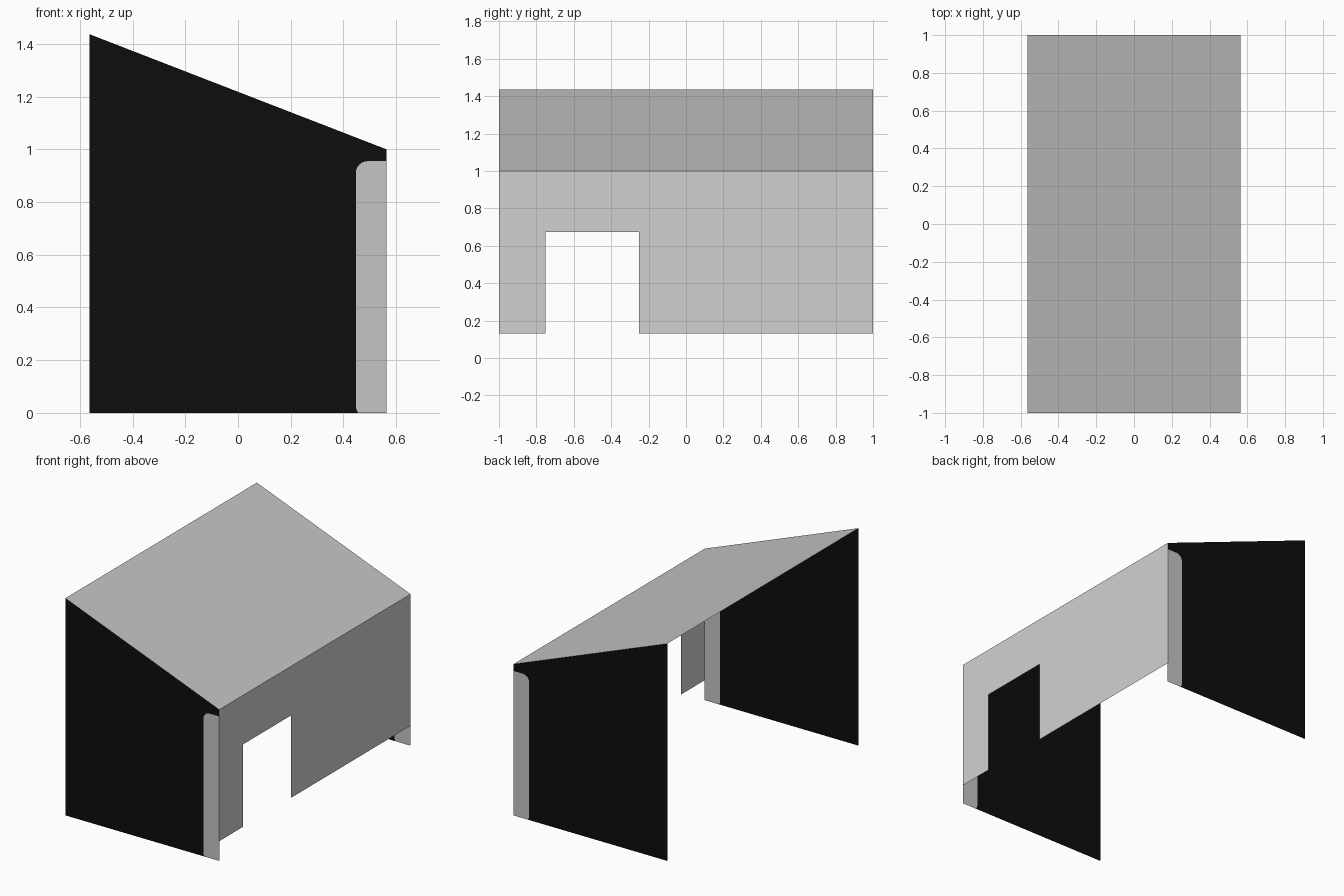
import bpy, math

if "Cube" in bpy.data.objects:
    bpy.data.objects.remove(bpy.data.objects["Cube"])

HX, HY = 0.5625, 1.0          # half width, half length
Z_HIGH, Z_LOW = 1.436, 1.0    # roof heights at open side and wall side


def material(name, v):
    m = bpy.data.materials.new(name)
    m.diffuse_color = (v, v, v, 1)
    m.use_nodes = True
    m.node_tree.nodes["Principled BSDF"].inputs["Base Color"].default_value = m.diffuse_color
    return m


black = material("black panel", 0.004)
trim_grey = material("trim grey", 0.56)
wall_grey = material("light wall grey", 0.64)
roof_grey = material("roof grey", 0.56)


def sheet(name, faces, mats):
    """faces: list of (points, material index)"""
    verts, polys = [], []
    for pts, _ in faces:
        polys.append(list(range(len(verts), len(verts) + len(pts))))
        verts += pts
    me = bpy.data.meshes.new(name)
    me.from_pydata(verts, [], polys)
    for m in mats:
        me.materials.append(m)
    for p, (_, i) in zip(me.polygons, faces):
        p.material_index = i
    ob = bpy.data.objects.new(name, me)
    bpy.context.collection.objects.link(ob)
    return ob


# Edge between black panel and grey trim: rounded at the top and bottom corners
def arc(cx, cz, r, a0, a1, n=6):
    return [(cx + r * math.cos(math.radians(a0 + (a1 - a0) * i / n)),
             cz + r * math.sin(math.radians(a0 + (a1 - a0) * i / n))) for i in range(n + 1)]


seam = [(0.455, 0.0), (0.447, 0.02)] + arc(0.492, 0.91, 0.045, 180, 90) + [(HX, 0.955)]
trim = [(HX, 0.0)] + seam[::-1]
panel = [(-HX, 0.0)] + seam + [(HX, Z_LOW), (-HX, Z_HIGH)]

# End walls: an outer and an inner skin, both with the trim strip
for name, y, s in (("front_end_wall", -HY, 1), ("back_end_wall", HY, -1)):
    faces = []
    for yy, facing_front in ((y, s > 0), (y + s * 0.004, s < 0)):
        for outline, mi, ccw in ((panel, 0, True), (trim, 1, False)):
            pts = [(x, yy, z) for x, z in outline]
            # trim outline: reversed seam runs clockwise or not, so check its signed area
            area = sum(a[0] * b[1] - b[0] * a[1]
                       for a, b in zip(outline, outline[1:] + outline[:1]))
            if (area > 0) != facing_front:
                pts.reverse()
            faces.append((pts, mi))
    sheet(name, faces, [black, trim_grey])

# Sloping roof, facing up
sheet("roof", [([(-HX, -HY, Z_HIGH), (HX, -HY, Z_LOW),
                 (HX, HY, Z_LOW), (-HX, HY, Z_HIGH)], 0)], [roof_grey])

# Side wall with doorway, raised off the ground, facing +x
side = [(-1, .13), (-.75, .13), (-.75, .675), (-.25, .675),
        (-.25, .13), (1, .13), (1, Z_LOW), (-1, Z_LOW)]
sheet("side_wall", [([(HX, y, z) for y, z in side], 0)], [wall_grey])
